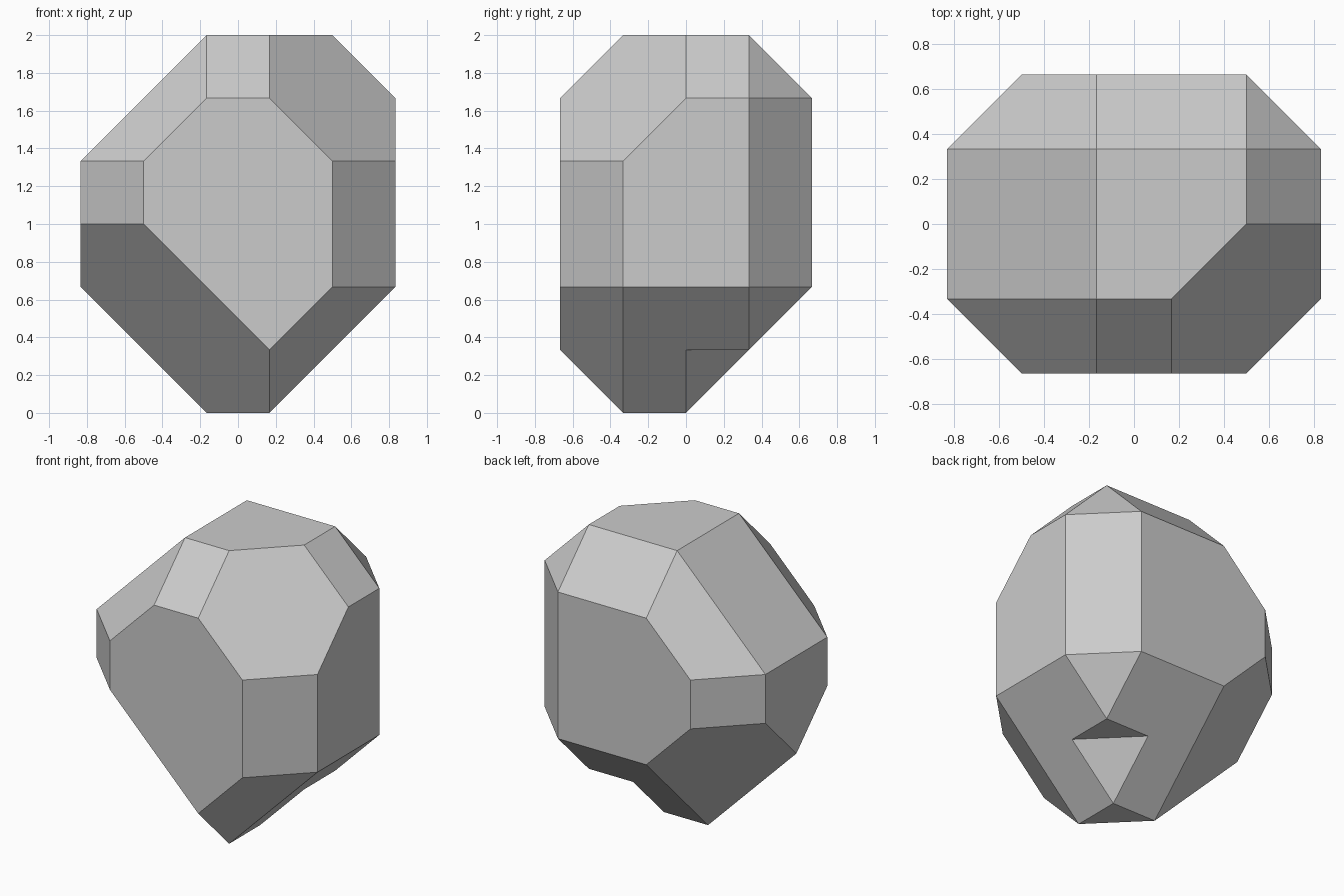
import bpy, bmesh
from mathutils import Vector

default_cube = bpy.data.objects.get("Cube")
if default_cube:
    bpy.data.objects.remove(default_cube, do_unlink=True)

# One plain grey for the whole stone
grey = bpy.data.materials.new("stone grey")
grey.use_nodes = True
colour = (0.6, 0.6, 0.6, 1.0)
grey.diffuse_color = colour
grey.node_tree.nodes["Principled BSDF"].inputs["Base Color"].default_value = colour

SIZE = Vector((5, 4, 6))      # bounding box in lattice steps
STEP = 2 / SIZE.z             # one lattice step in units


def carve(name, low, high, cuts):
    """Box between two lattice corners, keeping normal . p <= limit for each cut."""
    low, high = Vector(low), Vector(high)
    bm = bmesh.new()
    bmesh.ops.create_cube(bm, size=1)
    for v in bm.verts:
        v.co = [low[i] if v.co[i] < 0 else high[i] for i in range(3)]
    for normal, limit in cuts:
        normal = Vector(normal)
        result = bmesh.ops.bisect_plane(
            bm, geom=bm.verts[:] + bm.edges[:] + bm.faces[:], dist=0.0001,
            plane_co=normal * (limit / normal.length_squared),
            plane_no=normal, clear_outer=True)
        rim = [e for e in result["geom_cut"] if isinstance(e, bmesh.types.BMEdge)]
        bmesh.ops.holes_fill(bm, edges=rim, sides=0)
    bmesh.ops.recalc_face_normals(bm, faces=bm.faces[:])
    # Centre on x and y, stand on the ground
    for v in bm.verts:
        v.co = (v.co - Vector((SIZE.x / 2, SIZE.y / 2, 0))) * STEP
    mesh = bpy.data.meshes.new(name)
    bm.to_mesh(mesh)
    bm.free()
    mesh.materials.append(grey)
    obj = bpy.data.objects.new(name, mesh)
    bpy.context.collection.objects.link(obj)
    return obj


# Chamfers along the box edges
edge_cuts = [
    ((1, 0, 1), 10), ((-1, 0, 1), 4), ((1, 0, -1), 3),
    ((0, 1, 1), 9), ((0, -1, 1), 5), ((0, 1, -1), 2),
    ((1, 1, 0), 8), ((1, -1, 0), 4), ((-1, 1, 0), 3), ((-1, -1, 0), -1),
]
# Facets across the box corners
corner_cuts = [
    ((1, 1, 1), 13), ((1, -1, 1), 8), ((-1, 1, 1), 7), ((-1, -1, 1), 3),
    ((1, 1, -1), 6), ((1, -1, -1), 2), ((-1, 1, -1), 0), ((-1, -1, -1), -4),
]
stone = carve("faceted_stone", (0, 0, 0), SIZE, edge_cuts + corner_cuts)

# Small stepped notch on the lower back edge
notch = carve("notch_cutter", (2, 1, -1), (6, 5, 1), [((-1, -1, 1), -5)])
notch.hide_render = True
notch.display_type = 'WIRE'
notch.hide_set(True)

cut = stone.modifiers.new("notch", 'BOOLEAN')
cut.operation = 'DIFFERENCE'
cut.solver = 'EXACT'
cut.object = notch
